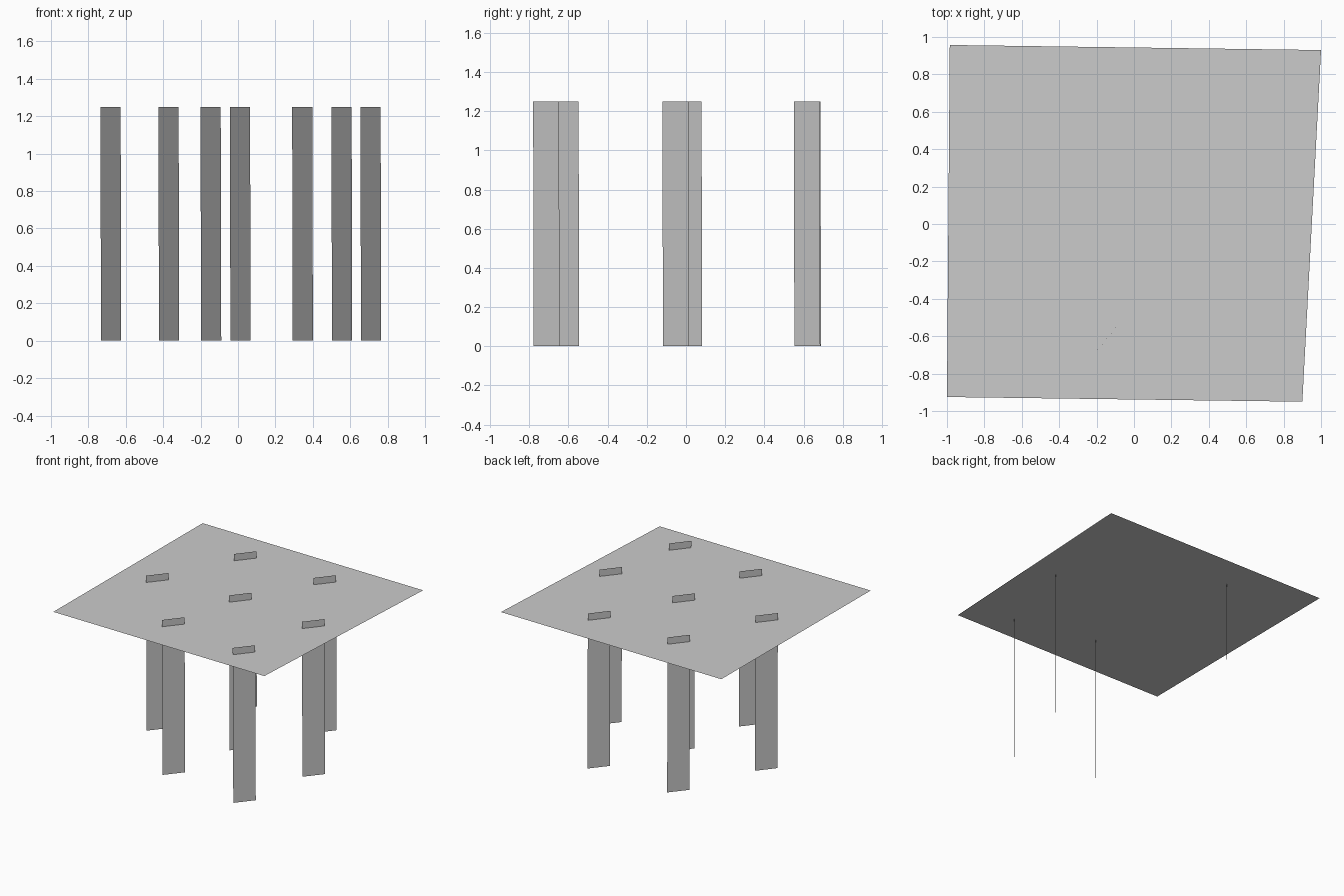
import bpy
from mathutils import Vector

if "Cube" in bpy.data.objects:
    bpy.data.objects.remove(bpy.data.objects["Cube"])


def flat_quad(name, corners):
    """One single-sided flat card from four corners."""
    mesh = bpy.data.meshes.new(name)
    mesh.from_pydata([Vector(c) for c in corners], [], [(0, 1, 2, 3)])
    obj = bpy.data.objects.new(name, mesh)
    bpy.context.collection.objects.link(obj)
    return obj


# Flat, slightly skewed horizontal sheet
sheet_z = 1.195
flat_quad("sheet", [(x, y, sheet_z) for x, y in
                    ((-1.0, -0.925), (0.9, -0.95), (1.0, 0.93), (-0.985, 0.957))])

# Seven upright cards, all turned the same way, poking through the sheet
height = 1.25
half = Vector((0.054, 0.066, 0))
lean = Vector((-0.003, -0.003, height))
spots = [(-0.37, 0.622), (0.345, 0.618), (-0.68, -0.053), (0.012, 0.015),
         (0.71, -0.053), (-0.145, -0.613), (0.555, -0.713)]
for i, (x, y) in enumerate(spots, 1):
    base = Vector((x + 0.0015, y + 0.0015, 0))
    flat_quad(f"upright_card_{i}", [base - half, base + half,
                                    base + half + lean, base - half + lean])
